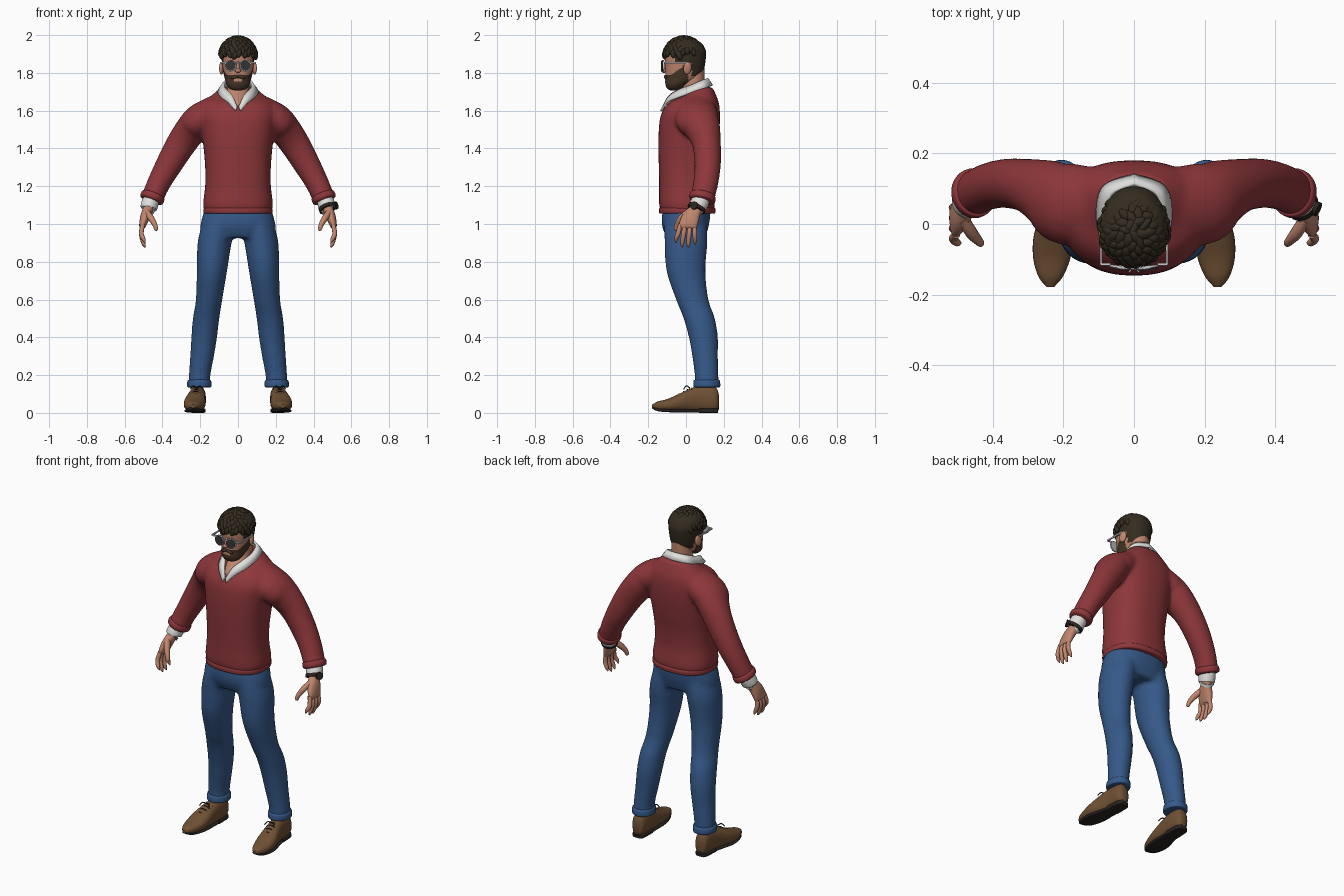
import bpy, bmesh, math, random
from mathutils import Vector, Matrix, Euler

if "Cube" in bpy.data.objects:
    bpy.data.objects.remove(bpy.data.objects["Cube"])

random.seed(4)
X, Y, Z = Vector((1, 0, 0)), Vector((0, 1, 0)), Vector((0, 0, 1))
FLAT, ALONG_Y = (X, Y), (X, Z)


def material(name, *rgb):
    m = bpy.data.materials.new(name)
    m.diffuse_color = (*rgb, 1)
    m.use_nodes = True
    m.node_tree.nodes["Principled BSDF"].inputs["Base Color"].default_value = m.diffuse_color
    return m


RED = material("red wool", .27, .038, .043)
BLUE = material("blue denim", .036, .1, .25)
TAN = material("brown leather", .16, .082, .034)
SKIN = material("skin", .53, .24, .155)
HAIR = material("dark hair", .034, .026, .014)
BEARD = material("beard brown", .062, .036, .02)
WHITE = material("white cotton", .74, .74, .72)
LENS = material("dark lens", .035, .037, .036)
DARK = material("dark rubber", .022, .018, .015)
METAL = material("pale metal", .6, .6, .6)


def resample(st, steps):
    """Catmull-Rom through the stations."""
    out = []
    for i in range(len(st) - 1):
        a, b, c, d = (st[max(i - 1, 0)], st[i], st[i + 1], st[min(i + 2, len(st) - 1)])
        for k in range(steps):
            t = k / steps
            out.append([.5 * (2 * q + (r - p) * t + (2 * p - 5 * q + 4 * r - s) * t * t
                              + (3 * q - p - 3 * r + s) * t ** 3) for p, q, r, s in zip(a, b, c, d)])
    return out + [list(st[-1])]


def loft(bm, stations, axes=None, n=32, e=2.0, steps=4, mirror=False):
    """Stations are (x, y, z, radius u, radius v); e is the superellipse power."""
    pts = resample(stations, steps)
    for side in ((1, -1) if mirror else (1,)):
        rings = []
        for i, p in enumerate(pts):
            c = Vector(p[:3])
            if axes:
                u, v = axes
            else:
                d = (Vector(pts[min(i + 1, len(pts) - 1)][:3]) - Vector(pts[max(i - 1, 0)][:3])).normalized()
                v = (Y - d * d.y).normalized()
                u = d.cross(v)
            ring = []
            for k in range(n):
                a = 2 * math.pi * k / n
                ca, sa = math.cos(a), math.sin(a)
                q = (c + u * max(p[3], .001) * math.copysign(abs(ca) ** (2 / e), ca)
                     + v * max(p[4], .001) * math.copysign(abs(sa) ** (2 / e), sa))
                ring.append(bm.verts.new((q.x * side, q.y, q.z)))
            rings.append(ring)
        for r, s in zip(rings, rings[1:]):
            for k in range(n):
                bm.faces.new((r[k], r[k - 1], s[k - 1], s[k]))
        bm.faces.new(rings[0])
        bm.faces.new(rings[-1])


def slices(rows):
    """(z, half width, front y, back y) to stations."""
    return [(0, (f + b) / 2, z, w, (b - f) / 2) for z, w, f, b in rows]


def blob(bm, loc, size, rot=None, seg=16):
    m = Matrix.Translation(loc) @ (rot or Matrix()) @ Matrix.Diagonal((*size, 1))
    bmesh.ops.create_uvsphere(bm, u_segments=seg, v_segments=seg // 2 + 2, radius=1, matrix=m)


def box(bm, loc, size):
    bmesh.ops.create_cube(bm, size=1, matrix=Matrix.Translation(loc) @ Matrix.Diagonal((*size, 1)))


def disc(bm, loc, r, depth, rot):
    bmesh.ops.create_cone(bm, cap_ends=True, segments=28, radius1=r, radius2=r, depth=depth,
                          matrix=Matrix.Translation(loc) @ rot)


def finish(name, bm, mats, rule=None, voxel=0):
    bmesh.ops.recalc_face_normals(bm, faces=bm.faces[:])
    for f in bm.faces:
        f.smooth = True
        if rule:
            f.material_index = rule(f.calc_center_median())
    me = bpy.data.meshes.new(name)
    bm.to_mesh(me)
    bm.free()
    me.set_sharp_from_angle(angle=math.radians(50))
    for m in mats:
        me.materials.append(m)
    ob = bpy.data.objects.new(name, me)
    bpy.context.collection.objects.link(ob)
    if voxel:  # fuse overlapping volumes into one soft surface
        r = ob.modifiers.new("fuse", 'REMESH')
        r.mode, r.voxel_size, r.use_smooth_shade = 'VOXEL', voxel, True
        s = ob.modifiers.new("soften", 'SMOOTH')
        s.factor, s.iterations = .5, 6
    return ob


# sweater: torso and sleeves
bm = bmesh.new()
loft(bm, slices([(1.06, .172, -.13, .142), (1.1, .185, -.142, .152), (1.2, .174, -.142, .142),
                 (1.3, .174, -.144, .147), (1.4, .182, -.146, .164), (1.5, .195, -.144, .177),
                 (1.58, .205, -.132, .18), (1.64, .185, -.092, .174), (1.68, .14, -.022, .16),
                 (1.725, .088, .025, .14)]), FLAT, 48, 2.4)
loft(bm, [(.1, .06, 1.61, .08, .1), (.195, .058, 1.557, .086, .117), (.24, .085, 1.51, .085, .098),
          (.297, .108, 1.43, .08, .077), (.362, .115, 1.32, .071, .07), (.417, .105, 1.22, .062, .066),
          (.455, .086, 1.135, .058, .064)], None, 32, mirror=True)
finish("sweater", bm, [RED], voxel=.011)

# ribbed hem and sleeve ends
bm = bmesh.new()
loft(bm, slices([(1.055, .176, -.136, .15), (1.06, .182, -.142, .155), (1.08, .183, -.143, .156),
                 (1.087, .176, -.136, .148)]), FLAT, 48, 2.4)
loft(bm, [(.447, .092, 1.158, .056, .06), (.45, .09, 1.15, .064, .07), (.457, .084, 1.13, .064, .07),
          (.46, .082, 1.122, .054, .06)], None, 32, mirror=True)
finish("sweater_ribbing", bm, [RED])

# jeans
bm = bmesh.new()
loft(bm, slices([(1.1, .165, -.115, .13), (1.04, .188, -.128, .128), (.98, .2, -.124, .118),
                 (.925, .19, -.1, .1)]), FLAT, 40, 2.3)
loft(bm, [(.1, -.003, 1.0, .09, .112), (.124, 0, .9, .09, .113), (.138, 0, .75, .08, .103),
          (.153, .033, .6, .07, .086), (.169, .07, .5, .07, .083), (.179, .092, .4, .068, .077),
          (.19, .101, .3, .063, .068), (.203, .109, .2, .057, .063), (.205, .109, .145, .058, .064)],
     FLAT, 32, mirror=True)
finish("jeans", bm, [BLUE], voxel=.011)
bm = bmesh.new()
loft(bm, [(.205, .11, .135, .057, .063), (.205, .11, .14, .064, .071), (.205, .11, .168, .063, .07),
          (.204, .11, .176, .055, .062)], FLAT, 32, mirror=True)
finish("jeans_cuffs", bm, [BLUE])

# shoes, soles and laces
SHOE = [(.212, .174, .06, .018, .036), (.212, .155, .072, .038, .065), (.213, .08, .075, .043, .07),
        (.22, .02, .067, .049, .061), (.228, -.04, .053, .057, .046), (.233, -.1, .041, .052, .032),
        (.236, -.15, .037, .034, .023), (.237, -.179, .036, .01, .008)]
bm = bmesh.new()
loft(bm, SHOE, ALONG_Y, 28, 2.3, mirror=True)
finish("shoes", bm, [TAN])
bm = bmesh.new()
loft(bm, [(x, y, max(.01, z - h + .003), w * .93, .008) for x, y, z, w, h in SHOE], ALONG_Y, 24, 4, mirror=True)
loft(bm, [(.212, .17, .012, .026, .012), (.212, .15, .012, .038, .012), (.213, .07, .012, .041, .012)],
     ALONG_Y, 24, 6, mirror=True)
finish("shoe_soles", bm, [DARK])
bm = bmesh.new()
for y, z, x in ((.03, .131, .219), (.008, .124, .221), (-.014, .114, .224), (-.036, .1, .227)):
    loft(bm, [(x - .028, y, z - .011, .003, .003), (x, y, z, .003, .003), (x + .028, y, z - .011, .003, .003)],
         None, 8, mirror=True)
for s in (-1, 1):  # bow loops
    loft(bm, [(.219, .02, .132, .003, .003), (.219 + s * .02, .002, .143, .003, .003),
              (.219 + s * .032, -.012, .126, .003, .003)], None, 8, mirror=True)
finish("shoe_laces", bm, [DARK])

# shirt cuffs
bm = bmesh.new()
loft(bm, [(.455, .085, 1.14, .042, .045), (.464, .073, 1.115, .045, .048), (.473, .06, 1.085, .044, .046),
          (.473, .06, 1.083, .034, .038)], None, 28, mirror=True)
finish("shirt_cuffs", bm, [WHITE])

# hands: palm, fingers and thumb
bm = bmesh.new()
loft(bm, [(.465, .068, 1.11, .028, .034), (.478, .05, 1.075, .027, .034), (.493, .026, 1.035, .025, .046),
          (.506, .01, .99, .017, .048), (.507, .008, .975, .006, .04)], None, 24, 2.3, mirror=True)
for y0, y1, z1 in ((-.03, -.053, .9), (-.004, -.02, .878), (.021, .013, .876), (.044, .048, .892)):
    loft(bm, [(.503, y0, 1.0, .011, .011), (.512, (y0 + y1) / 2, .95, .0125, .0125),
              (.5, y1, z1 + .02, .0105, .0105), (.491, y1, z1, .003, .003)], None, 12, mirror=True)
loft(bm, [(.485, .015, 1.065, .016, .018), (.46, -.025, 1.03, .017, .018), (.44, -.048, .995, .013, .013),
          (.434, -.055, .972, .01, .01), (.433, -.057, .964, .003, .003)], None, 14, mirror=True)
finish("hands", bm, [SKIN])

# wrist watch on one arm
bm = bmesh.new()
loft(bm, [(.471, .061, 1.092, .047, .049), (.477, .053, 1.076, .047, .049)], None, 28)
disc(bm, (.517, .043, 1.098), .021, .012, Euler((0, math.radians(75), math.radians(-25))).to_matrix().to_4x4())
finish("watch", bm, [DARK])

# neck and shirt collar
bm = bmesh.new()
loft(bm, [(0, -.02, 1.58, .05, .085), (0, -.018, 1.64, .05, .082), (0, .008, 1.68, .056, .07),
          (0, .035, 1.72, .057, .06), (0, .042, 1.82, .057, .055)], FLAT, 32)
finish("neck", bm, [SKIN])
COLLAR = [(.004, -.118, 1.618, .012, -.132, 1.598), (.028, -.09, 1.675, .055, -.1, 1.645),
          (.056, -.04, 1.708, .088, -.05, 1.668), (.072, .02, 1.73, .103, .025, 1.695),
          (.064, .083, 1.758, .085, .105, 1.722), (0, .112, 1.77, 0, .138, 1.733)]
bm = bmesh.new()
half = resample(COLLAR, 5)
path = half + [[-p[0], p[1], p[2], -p[3], p[4], p[5]] for p in half[-2::-1]]
rows = [[bm.verts.new(p[:3]), bm.verts.new(p[3:])] for p in path]
for r, s in zip(rows, rows[1:]):
    bm.faces.new((r[0], r[1], s[1], s[0]))
ob = finish("shirt_collar", bm, [WHITE])
m = ob.modifiers.new("thickness", 'SOLIDIFY')
m.thickness, m.offset = .012, 0


# head with beard and cropped hair coloured by region
def head_rule(c):
    if c.z > 1.9 or (c.y > .03 and c.z > 1.785) or (c.y > -.055 and c.z > 1.855):
        return 1
    if abs(c.x) < .022 and 1.757 < c.z < 1.768 and c.y < -.08:
        return 0
    if c.y < .012 and c.z < 1.787 + max(0, c.y + .08) * .75:
        return 2
    return 0


bm = bmesh.new()
loft(bm, slices([(1.708, .022, -.085, -.045), (1.717, .045, -.1, -.02), (1.74, .062, -.109, .01),
                 (1.77, .07, -.11, .065), (1.8, .077, -.109, .09), (1.84, .083, -.11, .1),
                 (1.88, .087, -.113, .105), (1.92, .087, -.108, .104), (1.96, .065, -.08, .08),
                 (1.975, .03, -.04, .04)]), FLAT, 64, 2.2, 6)
finish("head", bm, [SKIN, HAIR, BEARD], head_rule)
bm = bmesh.new()
for s in (-1, 1):
    blob(bm, (s * .087, .008, 1.825), (.012, .022, .034), Euler((-.15, 0, s * .3)).to_matrix().to_4x4())
blob(bm, (0, -.11, 1.832), (.011, .015, .034), Euler((-.2, 0, 0)).to_matrix().to_4x4())
blob(bm, (0, -.117, 1.812), (.017, .015, .012))
finish("ears_and_nose", bm, [SKIN])
bm = bmesh.new()
for s in (-1, 1):
    blob(bm, (s * .017, -.108, 1.779), (.024, .009, .009), Euler((0, s * .3, 0)).to_matrix().to_4x4())
finish("moustache", bm, [BEARD])

# curly hair: a dome covered with tangential locks
bm = bmesh.new()
C = Vector((0, -.012, 1.885))
loft(bm, slices([(1.9, .09, -.108, .098), (1.93, .094, -.108, .094), (1.96, .08, -.09, .076),
                 (1.98, .05, -.06, .04), (1.985, .01, -.02, 0)]), FLAT, 32)
N = 105
for i in range(N):
    z = 1 - i / N * .92
    a = i * 2.39996
    d = Vector((math.cos(a) * math.sqrt(1 - z * z), math.sin(a) * math.sqrt(1 - z * z), z))
    if z < .2 and d.y > -.2:
        continue
    side = d.cross(Z).normalized() if z < .98 else X
    down = d.cross(side)
    rot = Matrix((side, down, d)).transposed().to_4x4() @ Matrix.Rotation(random.uniform(-.7, .7), 4, 'Z')
    p = C + Vector((d.x * .093, d.y * .101, d.z * .1))
    blob(bm, p, (random.uniform(.013, .018), random.uniform(.022, .03), .015), rot, 12)
finish("curly_hair", bm, [HAIR])

# sunglasses
flat = Matrix.Rotation(math.pi / 2, 4, 'X')
for name, mat, y, r in (("glasses_rims", METAL, -.122, .031), ("glasses_lenses", LENS, -.126, .027)):
    bm = bmesh.new()
    for s in (-1, 1):
        disc(bm, (s * .039, y, 1.838), r, .007, Matrix.Rotation(s * .15, 4, 'Z') @ flat)
        if mat == METAL:
            box(bm, (s * .08, -.114, 1.853), (.028, .007, .009))
            box(bm, (s * .093, -.053, 1.853), (.006, .125, .009))
    if mat == METAL:
        box(bm, (0, -.125, 1.85), (.03, .006, .007))
    finish(name, bm, [mat])
